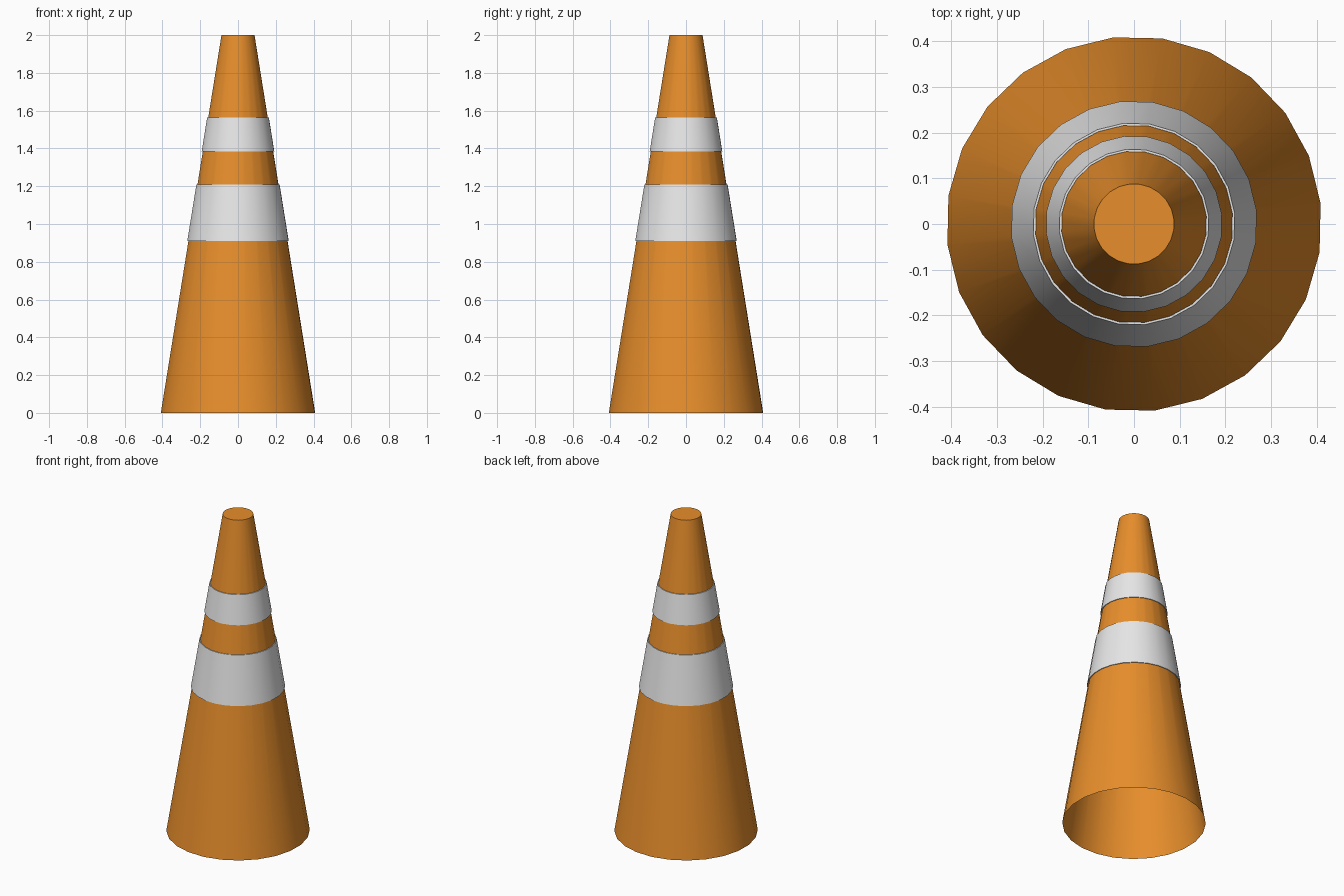
import bpy
import bmesh
import math

cube = bpy.data.objects.get("Cube")
if cube:
    bpy.data.objects.remove(cube, do_unlink=True)

SIDES = 24
PHASE = math.radians(6.3)
HEIGHT, BASE_R, TOP_R = 2.0, 0.411, 0.088


def material(name, rgb):
    mat = bpy.data.materials.new(name)
    mat.use_nodes = True
    mat.diffuse_color = (*rgb, 1)
    mat.node_tree.nodes["Principled BSDF"].inputs["Base Color"].default_value = (*rgb, 1)
    return mat


def cone_radius(z):
    return BASE_R + (TOP_R - BASE_R) * z / HEIGHT


def lathe(name, profile, mat, closed=False, cap_top=False):
    """Revolve (radius, z) points, listed bottom to top on the outside."""
    bm = bmesh.new()
    rings = []
    for r, z in profile:
        angles = [PHASE + math.tau * i / SIDES for i in range(SIDES)]
        rings.append([bm.verts.new((r * math.cos(a), r * math.sin(a), z)) for a in angles])
    pairs = list(zip(rings, rings[1:]))
    if closed:
        pairs.append((rings[-1], rings[0]))
    for low, high in pairs:
        for i in range(SIDES):
            j = (i + 1) % SIDES
            bm.faces.new((low[i], low[j], high[j], high[i]))
    if cap_top:
        bm.faces.new(rings[-1])
    mesh = bpy.data.meshes.new(name)
    bm.to_mesh(mesh)
    bm.free()
    mesh.materials.append(mat)
    obj = bpy.data.objects.new(name, mesh)
    bpy.context.collection.objects.link(obj)
    bpy.ops.object.select_all(action="DESELECT")
    obj.select_set(True)
    bpy.context.view_layer.objects.active = obj
    bpy.ops.object.shade_smooth_by_angle(angle=math.radians(30))
    return obj


orange = material("orange", (0.8, 0.27, 0.024))
white = material("reflective white", (0.8, 0.8, 0.8))

# Hollow cone, open underneath with a flat closed tip
lathe("cone_body", [(BASE_R, 0), (TOP_R, HEIGHT)], orange, cap_top=True)

# Reflective sleeves standing slightly proud of the cone
for name, z0, z1 in (("lower_band", 0.91, 1.21), ("upper_band", 1.385, 1.565)):
    r0, r1 = cone_radius(z0), cone_radius(z1)
    lathe(name, [(r0 + 0.001, z0), (r0 + 0.006, z0), (r1 + 0.006, z1), (r1 + 0.001, z1)],
          white, closed=True)
